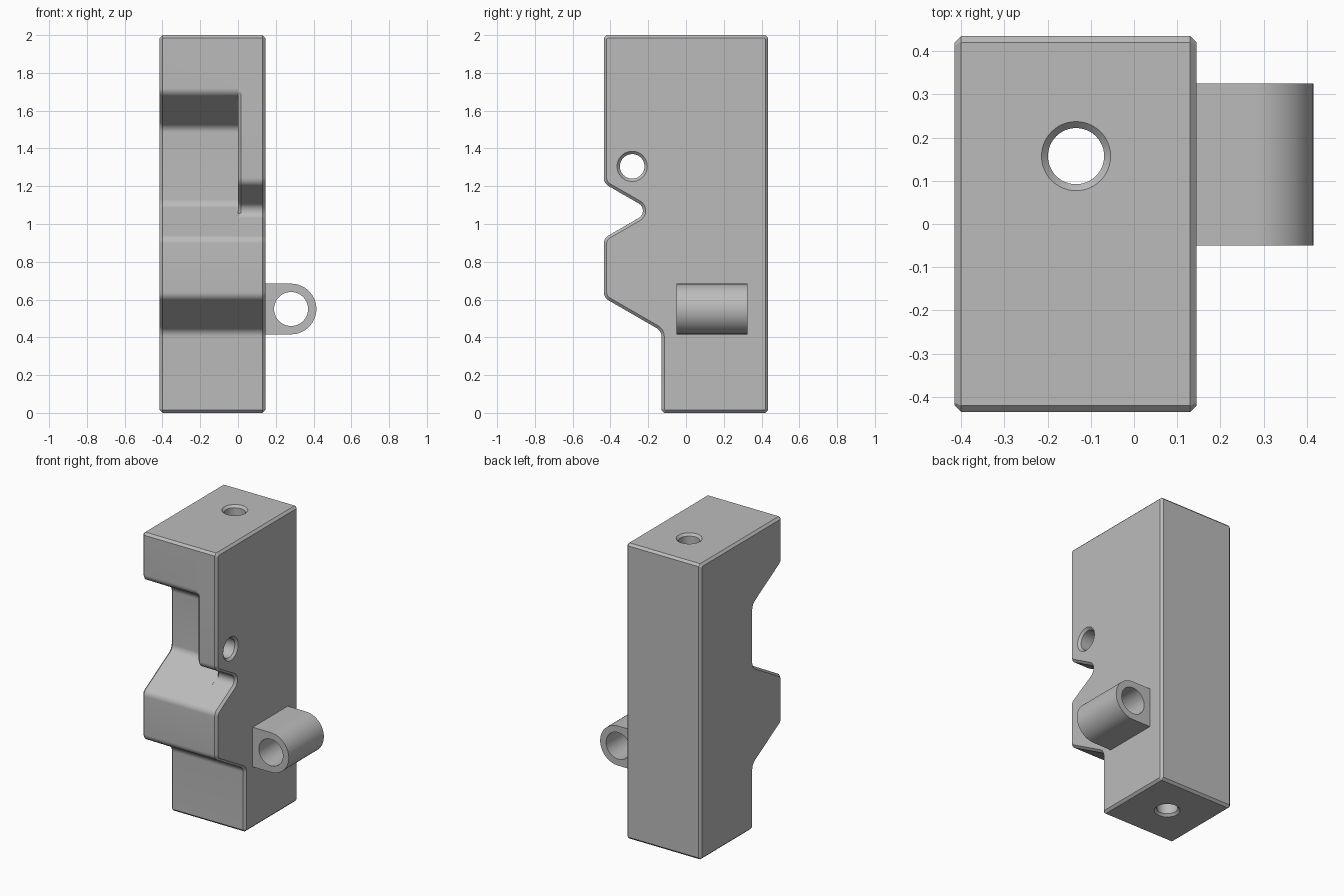
import bpy, bmesh, math
from mathutils import Vector

if "Cube" in bpy.data.objects:
    bpy.data.objects.remove(bpy.data.objects["Cube"])

CHAMFER = 0.015
LEFT, RIGHT, FRONT, BACK, WALL = -0.415, 0.145, -0.435, 0.435, -0.13

grey = bpy.data.materials.new("light grey")
grey.use_nodes = True
colour = (0.5, 0.5, 0.5, 1)
grey.diffuse_color = colour
grey.node_tree.nodes["Principled BSDF"].inputs["Base Color"].default_value = colour


def rounded(corners):
    """Counter-clockwise outline; each corner is (u, v, radius), None = chamfer, 0 = sharp."""
    out = []
    n = len(corners)
    for i, (u, v, r) in enumerate(corners):
        p = Vector((u, v))
        a = (Vector(corners[i - 1][:2]) - p).normalized()
        b = (Vector(corners[(i + 1) % n][:2]) - p).normalized()
        if r is None:
            out += [p + a * CHAMFER, p + b * CHAMFER]
        elif r == 0:
            out.append(p)
        else:
            half = a.angle(b) / 2
            centre = p + (a + b).normalized() * r / math.sin(half)
            start = p + a * r / math.tan(half) - centre
            end = p + b * r / math.tan(half) - centre
            turn = math.atan2(start.x * end.y - start.y * end.x, start.dot(end))
            for k in range(9):
                t = turn * k / 8
                out.append(centre + Vector((start.x * math.cos(t) - start.y * math.sin(t),
                                            start.x * math.sin(t) + start.y * math.cos(t))))
    return out


def inset(ring, keep=lambda p: True):
    """Move the chosen outline points inward by the chamfer width."""
    out = []
    for i, p in enumerate(ring):
        d1 = (p - ring[i - 1]).normalized()
        d2 = (ring[(i + 1) % len(ring)] - p).normalized()
        n1, n2 = Vector((-d1.y, d1.x)), Vector((-d2.y, d2.x))
        out.append(p + (n1 + n2) * CHAMFER / (1 + n1.dot(n2)) if keep(p) else p.copy())
    return out


def circle(u, v, r, n=48):
    return [Vector((u + r * math.cos(2 * math.pi * k / n),
                    v + r * math.sin(2 * math.pi * k / n))) for k in range(n)]


AXES = {"X": lambda s, p: (s, p.x, p.y),
        "Y": lambda s, p: (p.x, s, p.y),
        "Z": lambda s, p: (p.x, p.y, s)}


def loft(name, axis, sections):
    """Closed solid through (position, outline) sections along an axis."""
    bm = bmesh.new()
    rings = [[bm.verts.new(AXES[axis](s, p)) for p in ring] for s, ring in sections]
    for a, b in zip(rings, rings[1:]):
        for i in range(len(a)):
            bm.faces.new((a[i - 1], a[i], b[i], b[i - 1]))
    bm.faces.new(rings[0])
    bm.faces.new(rings[-1])
    bmesh.ops.recalc_face_normals(bm, faces=bm.faces)
    mesh = bpy.data.meshes.new(name)
    bm.to_mesh(mesh)
    bm.free()
    mesh.materials.append(grey)
    obj = bpy.data.objects.new(name, mesh)
    bpy.context.collection.objects.link(obj)
    return obj


def combine(target, tool, operation):
    mod = target.modifiers.new(operation.lower(), "BOOLEAN")
    mod.operation, mod.solver, mod.object = operation, "EXACT", tool
    bpy.context.view_layer.objects.active = target
    bpy.ops.object.modifier_apply(modifier=mod.name)
    bpy.data.objects.remove(tool)


# Side outlines, as (y, z, corner radius)
R = 0.05
base = [(FRONT, 0.925, R), (FRONT, 0.61, R), (WALL, 0.434, R), (WALL, 0, None),
        (BACK, 0, None), (BACK, 2, None), (FRONT, 2, None)]
open_side = rounded(base + [(FRONT, 1.69, R), (WALL, 1.514, R), (WALL, 1.101, R)])
arm_side = rounded(base + [(FRONT, 1.70, 0), (FRONT, 1.68, 0), (FRONT, 1.215, R),
                           (-0.183, 1.07, 0.045)])

# Block with the recess on one side and the narrow arm on the other
body = loft("block_body", "X", [(LEFT, inset(open_side)), (LEFT + CHAMFER, open_side),
                                (0, open_side)])
arm = loft("arm_side", "X", [
    (0, inset(arm_side, lambda p: p.x < -0.15 and 1.05 < p.y < 1.69)),
    (CHAMFER, arm_side), (RIGHT - CHAMFER, arm_side), (RIGHT, inset(arm_side))])
combine(body, arm, "UNION")

# Hinge lug on the side
lug_x, lug_z, lug_r = 0.281, 0.55, 0.134
outer = [Vector((RIGHT - 0.01, lug_z - lug_r))]
outer += [Vector((lug_x + lug_r * math.sin(t), lug_z - lug_r * math.cos(t)))
          for t in [math.pi * k / 32 for k in range(33)]]
outer.append(Vector((RIGHT - 0.01, lug_z + lug_r)))
combine(body, loft("lug", "Y", [(-0.05, outer), (0.325, outer)]), "UNION")
combine(body, loft("lug_bore", "Y", [(s, circle(lug_x, lug_z, 0.09)) for s in (-0.1, 0.4)]),
        "DIFFERENCE")


# Countersunk bores: vertical through the block, sideways through the arm
def bore(u, v, stations):
    return [(s, circle(u, v, r)) for s, r in stations]


r, wide = 0.065, 0.09
combine(body, loft("vertical_bore", "Z", bore(-0.134, 0.157, [
    (-0.01, wide), (CHAMFER, r), (2 - CHAMFER, r), (2.01, wide)])), "DIFFERENCE")
combine(body, loft("arm_bore", "X", bore(-0.285, 1.305, [
    (-0.1, r), (RIGHT - CHAMFER, r), (RIGHT + 0.01, wide)])), "DIFFERENCE")

# Smooth fillets, crisp edges
bpy.ops.object.select_all(action="DESELECT")
body.select_set(True)
bpy.context.view_layer.objects.active = body
bpy.ops.object.shade_smooth_by_angle(angle=math.radians(30))
